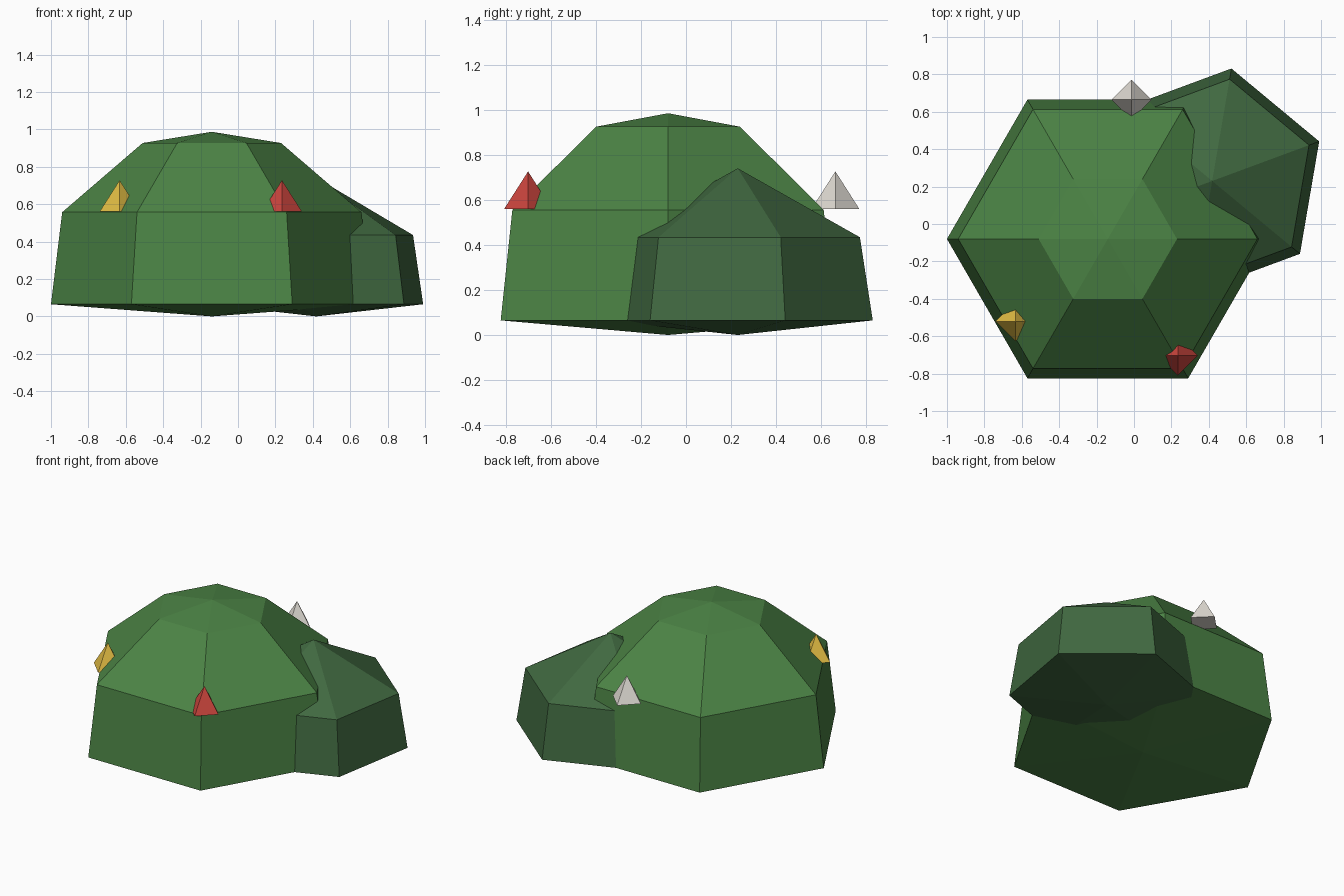
import bpy
import bmesh
from math import cos, sin, radians, tau

cube = bpy.data.objects.get("Cube")
if cube:
    bpy.data.objects.remove(cube, do_unlink=True)


def material(name, rgb):
    mat = bpy.data.materials.new(name)
    mat.use_nodes = True
    colour = (*rgb, 1.0)
    mat.diffuse_color = colour
    mat.node_tree.nodes["Principled BSDF"].inputs["Base Color"].default_value = colour
    return mat


def faceted(name, centre, sides, turn, profile, mat):
    """Stack rings of (radius, z); radius 0 makes a point."""
    bm = bmesh.new()
    rings = []
    for radius, z in profile:
        count = sides if radius else 1
        rings.append([
            bm.verts.new((radius * cos(tau * i / sides + turn),
                          radius * sin(tau * i / sides + turn), z))
            for i in range(count)])
    for low, high in zip(rings, rings[1:]):
        for i in range(sides):
            j = (i + 1) % sides
            if len(low) == 1:
                bm.faces.new((low[0], high[j], high[i]))
            elif len(high) == 1:
                bm.faces.new((low[i], low[j], high[0]))
            else:
                bm.faces.new((low[i], low[j], high[j], high[i]))
    # Close a flat base
    if len(rings[0]) > 1:
        bm.faces.new(reversed(rings[0]))
    bmesh.ops.recalc_face_normals(bm, faces=bm.faces)
    mesh = bpy.data.meshes.new(name)
    bm.to_mesh(mesh)
    bm.free()
    mesh.materials.append(mat)
    obj = bpy.data.objects.new(name, mesh)
    obj.location = (*centre, 0)
    bpy.context.collection.objects.link(obj)
    return obj


leaf = material("leaf green", (0.072, 0.231, 0.06))
dark_leaf = material("dark leaf green", (0.051, 0.138, 0.051))
red = material("flower red", (0.61, 0.061, 0.048))
yellow = material("flower yellow", (0.775, 0.515, 0.058))
white = material("flower white", (0.75, 0.716, 0.658))

# Large and small foliage clumps
faceted("large_bush", (-0.14, -0.08), 6, 0,
        [(0, 0), (0.86, 0.065), (0.80, 0.557), (0.37, 0.927), (0, 0.987)], leaf)
faceted("small_bush", (0.418, 0.23), 6, radians(20.3),
        [(0, 0), (0.61, 0.065), (0.552, 0.435), (0, 0.742)], dark_leaf)

# Blossoms half sunk into the large clump
for name, centre, mat in (
        ("red_blossom", (0.235, -0.703), red),
        ("yellow_blossom", (-0.633, -0.52), yellow),
        ("white_blossom", (-0.013, 0.665), white)):
    faceted(name, centre, 4, 0, [(0.107, 0.56), (0, 0.728)], mat)
